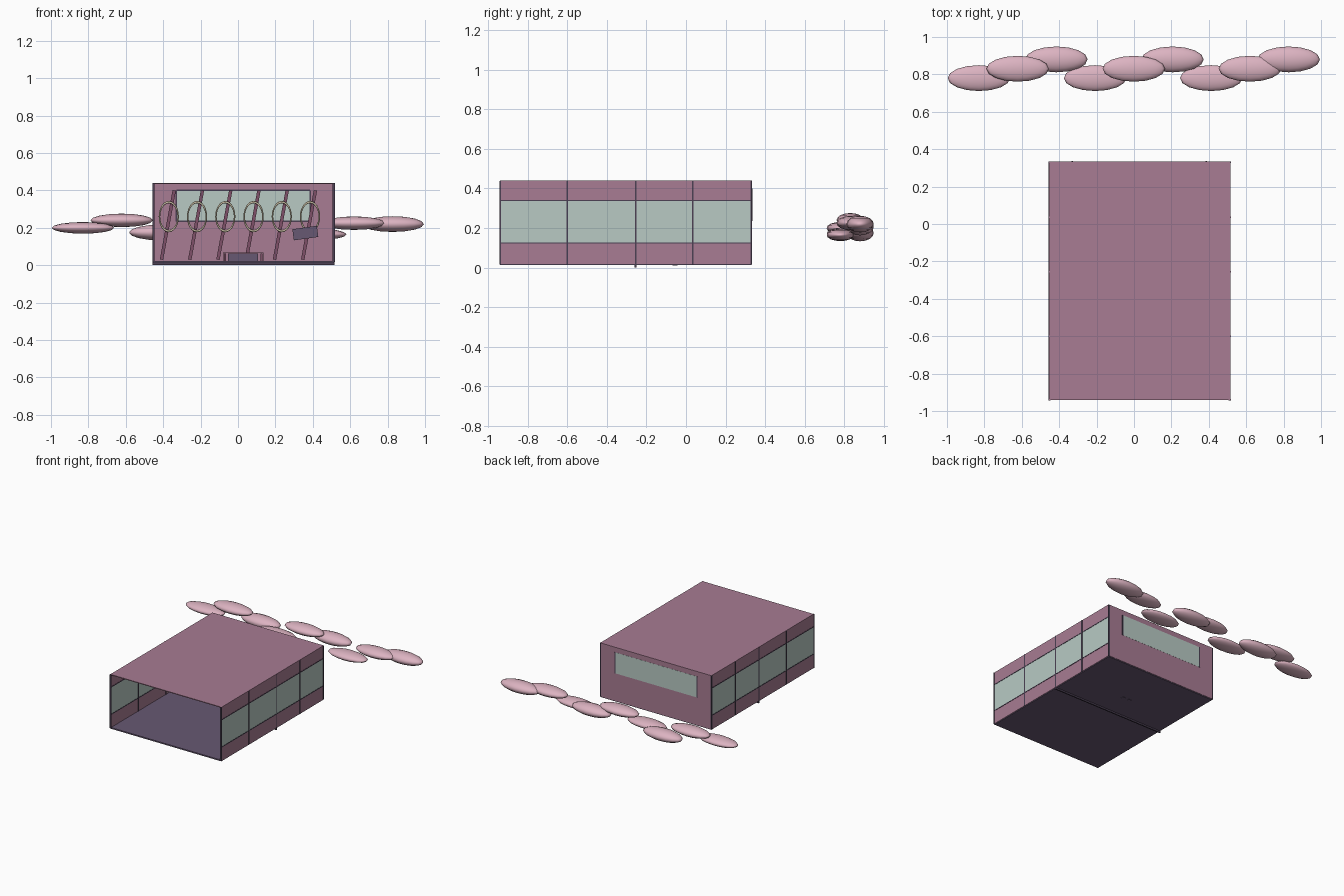
import bpy
from math import radians, atan2, hypot
from mathutils import Vector

cube = bpy.data.objects.get("Cube")
if cube:
    bpy.data.objects.remove(cube, do_unlink=True)


def material(name, hex_code):
    channels = [int(hex_code[i:i + 2], 16) / 255 for i in (0, 2, 4)]
    linear = [c / 12.92 if c < 0.04 else ((c + 0.055) / 1.055) ** 2.4 for c in channels]
    mat = bpy.data.materials.new(name)
    mat.use_nodes = True
    mat.diffuse_color = (*linear, 1)
    mat.node_tree.nodes["Principled BSDF"].inputs["Base Color"].default_value = (*linear, 1)
    return mat


MAUVE = material("mauve panel", "A87C93")
GLASS = material("pale green glass", "B8CAC4")
FLOOR = material("slate purple", "675872")
FRAME = material("dark plum frame", "4C4054")
POLE = material("plum pole", "7E5069")
CREAM = material("cream ring", "C6BBA2")
CLOUD = material("pale pink cloud", "DCB3C1")


def finish(name, mat):
    obj = bpy.context.object
    obj.name = name
    obj.data.materials.append(mat)
    return obj


def box(name, mat, x, y, z, tilt=0):
    """Box from (min, max) ranges, optionally tilted about y."""
    ranges = (x, y, z)
    bpy.ops.mesh.primitive_cube_add(size=1, location=[(a + b) / 2 for a, b in ranges],
                                    rotation=(0, radians(tilt), 0))
    obj = finish(name, mat)
    obj.scale = [b - a for a, b in ranges]
    return obj


def around(centre, half):
    return (centre - half, centre + half)


# Main shell, open at the front
LEFT, RIGHT = 0.512, -0.452
FRONT, BACK = -0.94, 0.33
WIDTH, LENGTH = (RIGHT, LEFT), (FRONT, BACK)
SILL, HEAD, TOP = 0.125, 0.34, 0.44
box("floor", FLOOR, WIDTH, LENGTH, (0.012, 0.022))
box("roof", MAUVE, WIDTH, LENGTH, (TOP - 0.006, TOP))

# Side walls with window bands, rails and posts
for side, x in (("left", LEFT), ("right", RIGHT)):
    wall = around(x, 0.003)
    box(side + "_lower_panel", MAUVE, wall, LENGTH, (0.018, SILL))
    box(side + "_window_band", GLASS, wall, LENGTH, (SILL, HEAD))
    box(side + "_upper_panel", MAUVE, wall, LENGTH, (HEAD, TOP))
    for rail_z in (SILL, HEAD):
        box(side + "_window_rail", FRAME, around(x, 0.005), LENGTH, around(rail_z, 0.003))
    for post_y in (FRONT, -0.6, -0.255, 0.035, BACK):
        box(side + "_post", FRAME, around(x, 0.006), around(post_y, 0.004), (0.016, TOP - 0.001))
box("floor_cross_bar", FRAME, (RIGHT - 0.005, LEFT + 0.005), around(-0.255, 0.005), (0, 0.018))

# Back wall with a framed window
WX, WZ = (-0.33, 0.385), (0.235, 0.40)
box("back_wall", MAUVE, WIDTH, around(BACK, 0.003), (0.018, TOP))
box("back_window", GLASS, WX, around(BACK, 0.004), WZ)
for edge_x in WX:
    box("back_window_side_frame", FRAME, around(edge_x, 0.004), around(BACK, 0.006), WZ)
for edge_z in WZ:
    box("back_window_rail", FRAME, WX, (BACK - 0.007, BACK + 0.002), around(edge_z, 0.004))

# Leaning poles with hanging rings
lean, rise = 0.068, 0.37
for i in range(6):
    x = -0.375 + 0.151 * i
    pole = box("leaning_pole", POLE, around(x, 0.009), around(0, 0.009),
               around(0.215, hypot(lean, rise) / 2))
    pole.rotation_euler.y = atan2(lean, rise)
    bpy.ops.mesh.primitive_torus_add(location=(x + 0.005, -0.02, 0.26), rotation=(radians(90), 0, 0),
                                     major_radius=0.05, minor_radius=0.004,
                                     major_segments=24, minor_segments=8)
    ring = finish("hanging_ring", CREAM)
    ring.scale.y = 1.55
    bpy.ops.object.shade_smooth()

# Low bench and a tilted bag
box("bench_back", MAUVE, (-0.08, 0.135), (-0.03, -0.01), (0.02, 0.068))
box("bench_seat", FLOOR, (-0.053, 0.108), (-0.1, -0.03), (0.02, 0.064))
for x in (-0.07, 0.125):
    box("bench_arm", POLE, around(x, 0.006), (-0.1, -0.02), (0.02, 0.062))
for x in (0.0, 0.055):
    box("bench_foot", FLOOR, around(x, 0.012), around(-0.055, 0.012), (0.01, 0.02))
box("bag", FLOOR, around(0.36, 0.066), around(-0.1, 0.03), around(0.172, 0.03), tilt=-8)

# Row of flattened clouds behind
heights = (0.2, 0.24, 0.175, 0.17, 0.24, 0.205, 0.165, 0.225, 0.22)
thickness = (0.031, 0.036, 0.042)
for i, z in enumerate(heights):
    bpy.ops.mesh.primitive_uv_sphere_add(segments=16, ring_count=8, radius=1,
                                         location=(-0.829 + 0.207 * i, 0.78 + 0.05 * (i % 3), z))
    cloud = finish("cloud_puff", CLOUD)
    cloud.scale = (0.167, 0.069, thickness[i % 3])
    bpy.ops.object.shade_smooth()
